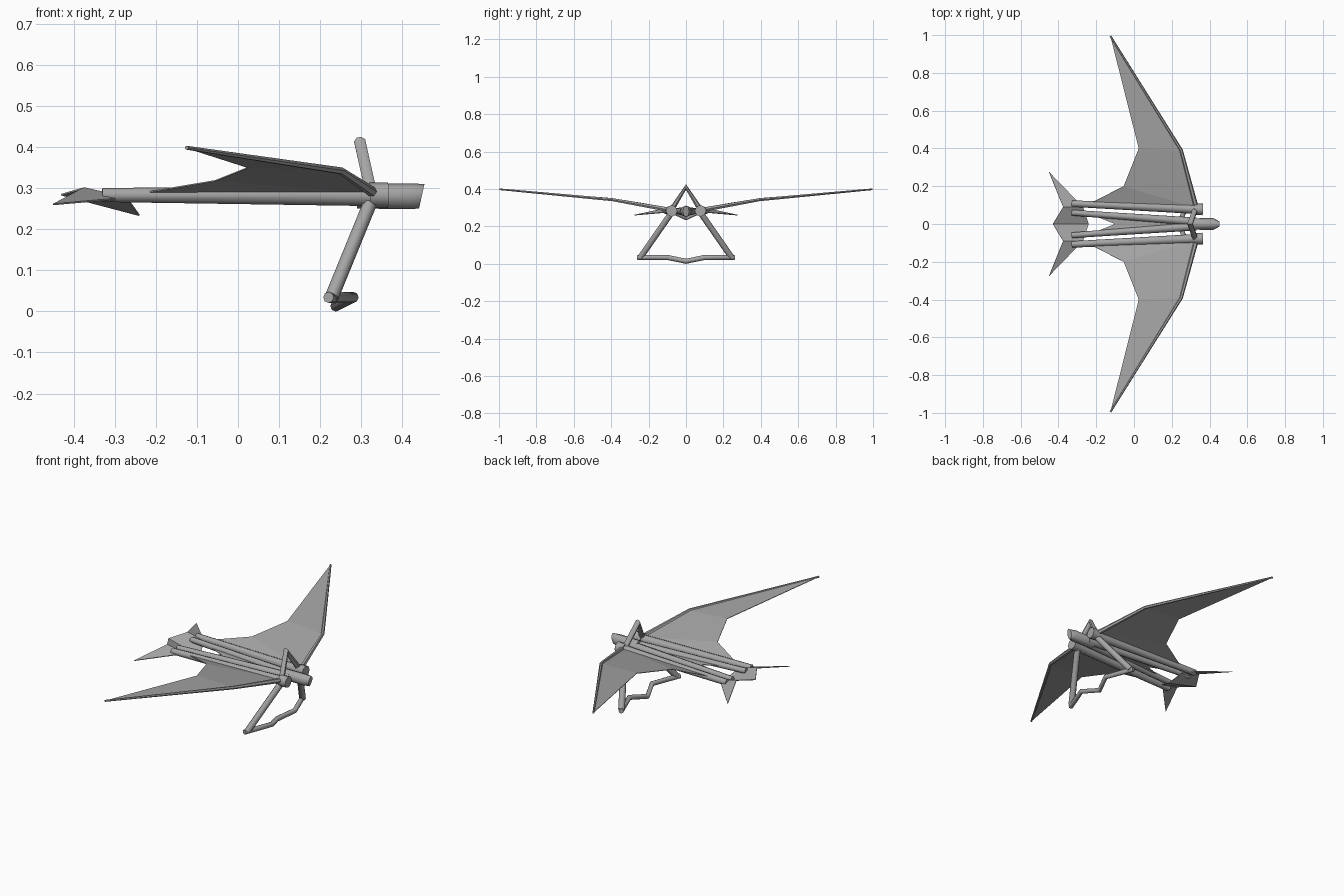
import bpy
from mathutils import Vector

if "Cube" in bpy.data.objects:
    bpy.data.objects.remove(bpy.data.objects["Cube"])

grey = bpy.data.materials.new("dark grey")
grey.diffuse_color = (0.38, 0.38, 0.38, 1)
grey.use_nodes = True
grey.node_tree.nodes["Principled BSDF"].inputs["Base Color"].default_value = grey.diffuse_color

def add_mesh(name, verts, faces, thick):
    me = bpy.data.meshes.new(name)
    me.from_pydata([Vector(v) for v in verts], [], faces)
    me.materials.append(grey)
    ob = bpy.data.objects.new(name, me)
    bpy.context.collection.objects.link(ob)
    mod = ob.modifiers.new("thickness", 'SOLIDIFY')
    mod.thickness, mod.offset = thick, 0
    return ob

def tube(name, pts, radii, res=2):
    """Smooth-shaded tube along a path with a radius per point."""
    cu = bpy.data.curves.new(name, 'CURVE')
    cu.dimensions = '3D'
    cu.bevel_depth = 1.0
    cu.bevel_resolution = res
    cu.use_fill_caps = True
    sp = cu.splines.new('POLY')
    sp.points.add(len(pts) - 1)
    for p, co, r in zip(sp.points, pts, radii):
        p.co = (*co, 1)
        p.radius = r
    ob = bpy.data.objects.new(name, cu)
    bpy.context.collection.objects.link(ob)
    bpy.ops.object.select_all(action='DESELECT')
    ob.select_set(True)
    bpy.context.view_layer.objects.active = ob
    bpy.ops.object.convert(target='MESH')
    ob = bpy.context.view_layer.objects.active
    ob.data.materials.clear()
    ob.data.materials.append(grey)
    bpy.ops.object.shade_smooth_by_angle(angle=0.9)
    return ob

for s, side in ((1, "left"), (-1, "right")):
    def m(*pts):
        return [(x, s * y, z) for x, y, z in pts]

    # wing skin and its leading-edge spar
    root, knee, tip = (0.33, 0.085, 0.288), (0.25, 0.39, 0.342), (-0.125, 0.995, 0.398)
    add_mesh(side + "_wing_skin",
             m(root, knee, tip, (0.025, 0.40, 0.350), (-0.055, 0.20, 0.318), (-0.25, 0.10, 0.285)),
             [(0, 1, 3, 4), (1, 2, 3), (0, 4, 5)], 0.003)
    tube(side + "_wing_spar", m(root, knee, tip), [0.013, 0.009, 0.005], 1)

    # outer and inner keel rods
    tube(side + "_outer_rod", m((0.33, 0.078, 0.281), (-0.33, 0.108, 0.283)), [0.025, 0.017])
    tube(side + "_rod_socket", m((0.365, 0.077, 0.283), (0.32, 0.079, 0.283)), [0.031, 0.030])
    tube(side + "_inner_rod", m((0.33, 0.012, 0.279), (-0.33, 0.06, 0.283)), [0.022, 0.015])

    # control frame leg
    tube(side + "_control_leg", m((0.325, 0.078, 0.272), (0.228, 0.243, 0.035)), [0.017, 0.017])

# central skin between the inner rods
add_mesh("centre_skin", [(0.3, 0, 0.28), (-0.23, 0.052, 0.282), (-0.1, 0, 0.28), (-0.23, -0.052, 0.282)],
         [(0, 1, 2), (0, 2, 3)], 0.003)

# nose with a narrowed, slanted front end
nose = tube("nose", [(0.29, 0, 0.28), (0.42, 0, 0.28), (0.447, 0, 0.28)], [0.03, 0.031, 0.03])
for v in nose.data.vertices:
    if v.co.x > 0.44:
        v.co.y *= 0.55
        v.co.x += (v.co.z - 0.28) * 0.22

# upper brace and control bar
tube("upper_brace", [(0.325, -0.08, 0.285), (0.297, 0, 0.41), (0.325, 0.08, 0.285)], [0.015] * 3)
tube("control_bar", [(0.220, -0.258, 0.034), (0.280, -0.1, 0.034), (0.238, 0, 0.013),
                     (0.280, 0.1, 0.034), (0.220, 0.258, 0.034)], [0.0135] * 5)

# forked tail
add_mesh("tail", [(-0.24, 0, 0.234), (-0.43, 0, 0.284),
                  (-0.27, 0.09, 0.276), (-0.45, 0.275, 0.26), (-0.375, 0.09, 0.30),
                  (-0.27, -0.09, 0.276), (-0.45, -0.275, 0.26), (-0.375, -0.09, 0.30)],
         [(0, 2, 4), (0, 4, 1), (2, 3, 4), (0, 7, 5), (0, 1, 7), (5, 7, 6)], 0.004)
